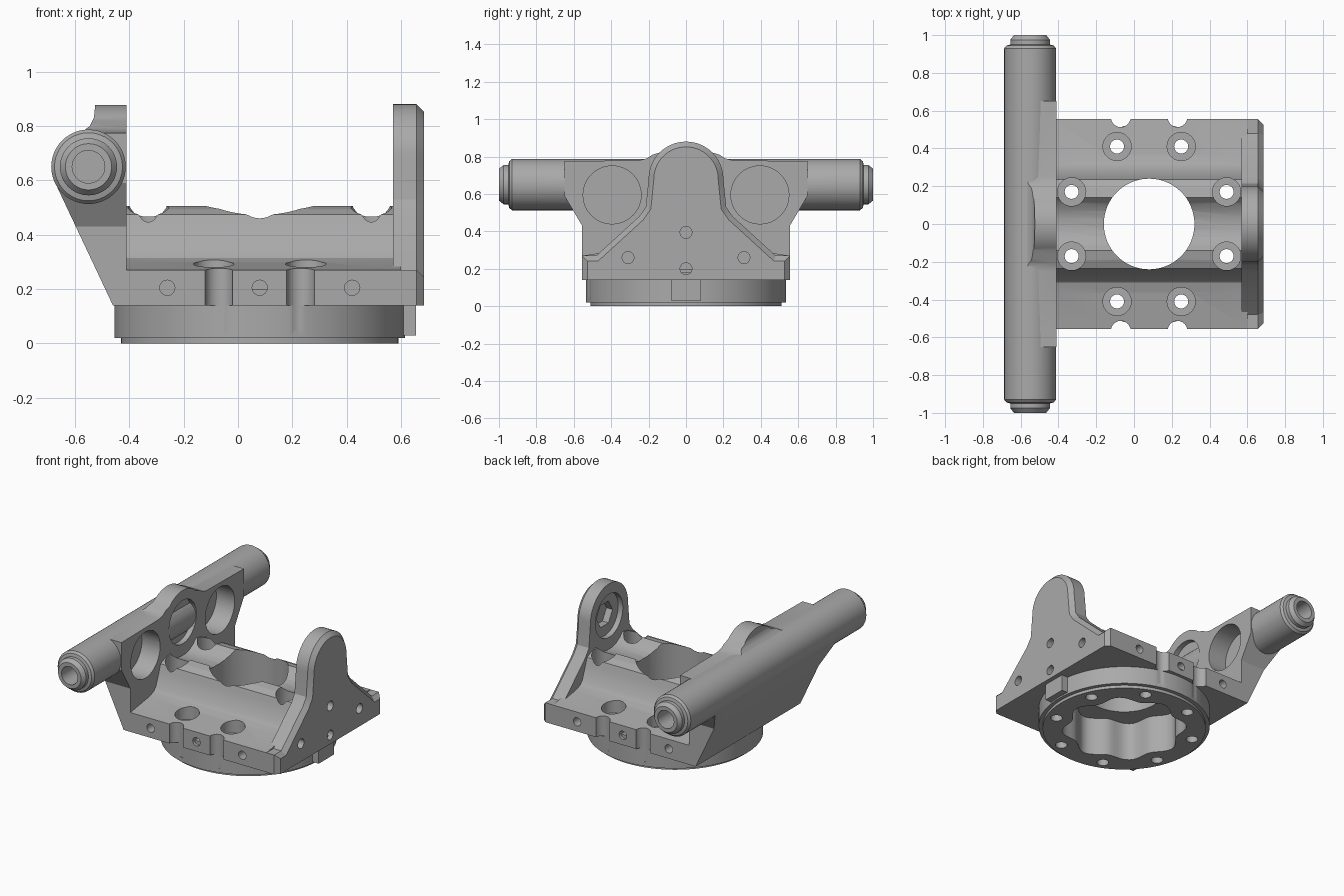
import bpy, bmesh
from math import sin, cos, pi, radians
from mathutils import Matrix, Vector

cube = bpy.data.objects.get("Cube")
if cube:
    bpy.data.objects.remove(cube, do_unlink=True)

grey = bpy.data.materials.new("machined_grey")
grey.use_nodes = True
colour = (0.4, 0.4, 0.4, 1)
grey.diffuse_color = colour
grey.node_tree.nodes["Principled BSDF"].inputs["Base Color"].default_value = colour

# Columns send local x, y, z to the world; local z is the working axis
AXES = {
    "X": Matrix(((0, 0, 1), (1, 0, 0), (0, 1, 0))),
    "Y": Matrix(((1, 0, 0), (0, 0, 1), (0, 1, 0))),
    "Z": Matrix.Identity(3),
}


def solid(name, rings, axis="Z", loc=(0, 0, 0)):
    """Skin a stack of equal-length point rings and cap both ends."""
    bm = bmesh.new()
    turn, offset = AXES[axis], Vector(loc)
    loops = [[bm.verts.new(turn @ Vector(p) + offset) for p in ring] for ring in rings]
    n = len(loops[0])
    for low, high in zip(loops, loops[1:]):
        for i in range(n):
            j = (i + 1) % n
            bm.faces.new((low[i], low[j], high[j], high[i]))
    bm.faces.new(loops[0][::-1])
    bm.faces.new(loops[-1])
    bmesh.ops.recalc_face_normals(bm, faces=bm.faces)
    mesh = bpy.data.meshes.new(name)
    bm.to_mesh(mesh)
    bm.free()
    mesh.materials.append(grey)
    ob = bpy.data.objects.new(name, mesh)
    bpy.context.collection.objects.link(ob)
    return ob


def prism(name, outline, axis, start, end):
    return solid(name, [[(u, v, d) for u, v in outline] for d in (start, end)], axis)


def lathe(name, profile, axis="Z", loc=(0, 0, 0), sides=32):
    rings = [[(r * cos(2 * pi * i / sides), r * sin(2 * pi * i / sides), d)
              for i in range(sides)] for r, d in profile]
    return solid(name, rings, axis, loc)


def arc(cx, cy, r, start, end, steps):
    angles = [radians(start + (end - start) * i / steps) for i in range(steps + 1)]
    return [(cx + r * cos(a), cy + r * sin(a)) for a in angles]


def mirrored(half):
    """Complete a right-hand outline, listed bottom to top."""
    return half + [(-u, v) for u, v in reversed(half) if abs(u) > 1e-5]


def boolean(cutter, targets, operation="DIFFERENCE"):
    for target in targets:
        mod = target.modifiers.new("cut", "BOOLEAN")
        mod.object, mod.operation, mod.solver = cutter, operation, "EXACT"
        bpy.context.view_layer.objects.active = target
        bpy.ops.object.modifier_apply(modifier=mod.name)
    bpy.data.objects.remove(cutter, do_unlink=True)


CX = 0.08        # centre of the round flange
TX, TZ = -0.55, 0.65   # centre line of the cross tube

# Round mounting flange with a lower lip and a locating boss
flange = lathe("mounting_flange",
               [(0.51, 0), (0.51, 0.02), (0.535, 0.02), (0.535, 0.2)], loc=(CX, 0, 0), sides=96)
boss = prism("locating_boss", [(0.55, -0.08), (0.655, -0.08), (0.655, 0.08), (0.55, 0.08)],
             "Z", 0.03, 0.18)

# Saddle body: stepped shoulders, rounded ridges and a central trough
saddle = mirrored([(0.555, 0.14), (0.555, 0.27), (0.36, 0.3), (0.31, 0.315), (0.285, 0.34),
                   (0.25, 0.43), (0.235, 0.475), (0.19, 0.495), (0.14, 0.505),
                   (0.11, 0.475), (0.07, 0.452), (0.03, 0.442)])
body = prism("saddle_body", saddle, "X", -0.43, 0.6)

# Right-hand upright plate with a rounded tongue and chamfered outer rim
plate = mirrored([(0.555, 0.14), (0.555, 0.27), (0.48, 0.27), (0.25, 0.48), (0.215, 0.53)]
                 + arc(0, 0.68, 0.2, 0, 90, 14))
upright = prism("upright_plate", plate, "X", 0.57, 0.685)
bm = bmesh.new()
bm.from_mesh(upright.data)
rim = [e for e in bm.edges if all(v.co.x > 0.68 for v in e.verts)
       and max(v.co.z for v in e.verts) > 0.2]
bmesh.ops.bevel(bm, geom=rim, offset=0.028, segments=1, affect="EDGES")
bm.to_mesh(upright.data)
bm.free()

# Leaning wall: side section trimmed by its face outline
section = ([(-0.46, 0.14), (-0.41, 0.14), (-0.41, 0.88), (-0.525, 0.88), (-0.53, 0.83),
            (-0.545, 0.8), (-0.565, 0.785)] + arc(TX, TZ, 0.136, 100, 205, 14))
wall = prism("leaning_wall", section, "Y", -0.7, 0.7)
face = mirrored([(0.555, 0.1), (0.555, 0.43), (0.65, 0.59), (0.65, 0.775), (0.25, 0.78),
                 (0.21, 0.79), (0.18, 0.81)] + arc(0, 0.678, 0.2, 46, 90, 8))
boolean(prism("wall_trim", face, "X", -1, 0), [wall], "INTERSECT")

# Cross tube with stepped ends
half_tube = [(0.137, 0.93), (0.125, 0.945), (0.105, 0.95), (0.105, 0.975), (0.085, 1.0)]
tube = lathe("cross_tube", [(r, -d) for r, d in reversed(half_tube)] + half_tube,
             "Y", (TX, 0, TZ), 48)
for s in (-1, 1):
    boolean(lathe("tube_bore", [(0.06, s * 0.8), (0.06, s * 1.1)], "Y", (TX, 0, TZ)), [tube])

# Main bore and the lobed cavity below it
boolean(lathe("main_bore", [(0.24, -0.1), (0.24, 0.7)], loc=(CX, 0, 0), sides=64), [flange, body])
lobes = []
for i in range(96):
    a = 2 * pi * i / 96
    r = 0.365 - 0.025 * cos(8 * (a - pi / 8))
    lobes.append((CX + r * cos(a), r * sin(a)))
boolean(prism("lobed_cavity", lobes, "Z", -0.1, 0.26), [flange, body])

# Eight counterbored bolt holes and four tool notches
for i in range(8):
    a = pi / 8 + i * pi / 4
    bolt = lathe("bolt_hole", [(0.037, -0.1), (0.037, 0.22), (0.075, 0.22), (0.075, 0.7)],
                 loc=(CX + 0.444 * cos(a), 0.444 * sin(a), 0), sides=24)
    boolean(bolt, [flange, body])
for s in (-1, 1):
    for dx in (-0.15, 0.15):
        boolean(lathe("tool_notch", [(0.052, 0.05), (0.052, 0.5)],
                      loc=(CX + dx, s * 0.565, 0), sides=24), [flange, body])
    # Small threaded holes along the sides
    for dx in (-0.34, 0, 0.34):
        boolean(lathe("side_hole", [(0.028, s * 0.47), (0.028, s * 0.6)],
                      "Y", (CX + dx, 0, 0.205), 16), [body])

# Small holes in the outer face of the upright
for y, z in ((0, 0.395), (0, 0.2), (-0.31, 0.26), (0.31, 0.26)):
    boolean(lathe("plate_hole", [(0.032, 0.6), (0.032, 0.75)], "X", (0, y, z), 16), [upright])

# Facing round seats with hexagonal pockets
for x, d, part in ((0.57, 1, upright), (-0.41, -1, wall)):
    for r, depth, sides in ((0.145, 0.035, 40), (0.085, 0.08, 6)):
        boolean(lathe("seat", [(r, x - 0.05 * d), (r, x + depth * d)],
                      "X", (0, 0, 0.665), sides), [part])

# Two large blind pockets in the leaning wall
for s in (-1, 1):
    boolean(lathe("wall_pocket", [(0.155, -0.545), (0.155, -0.3)],
                  "X", (0, s * 0.395, 0.595), 48), [wall, tube])

# Smooth shading with crisp edges
bpy.ops.object.select_all(action="DESELECT")
for ob in (flange, boss, body, upright, wall, tube):
    ob.select_set(True)
bpy.context.view_layer.objects.active = body
bpy.ops.object.shade_smooth_by_angle(angle=radians(28))
